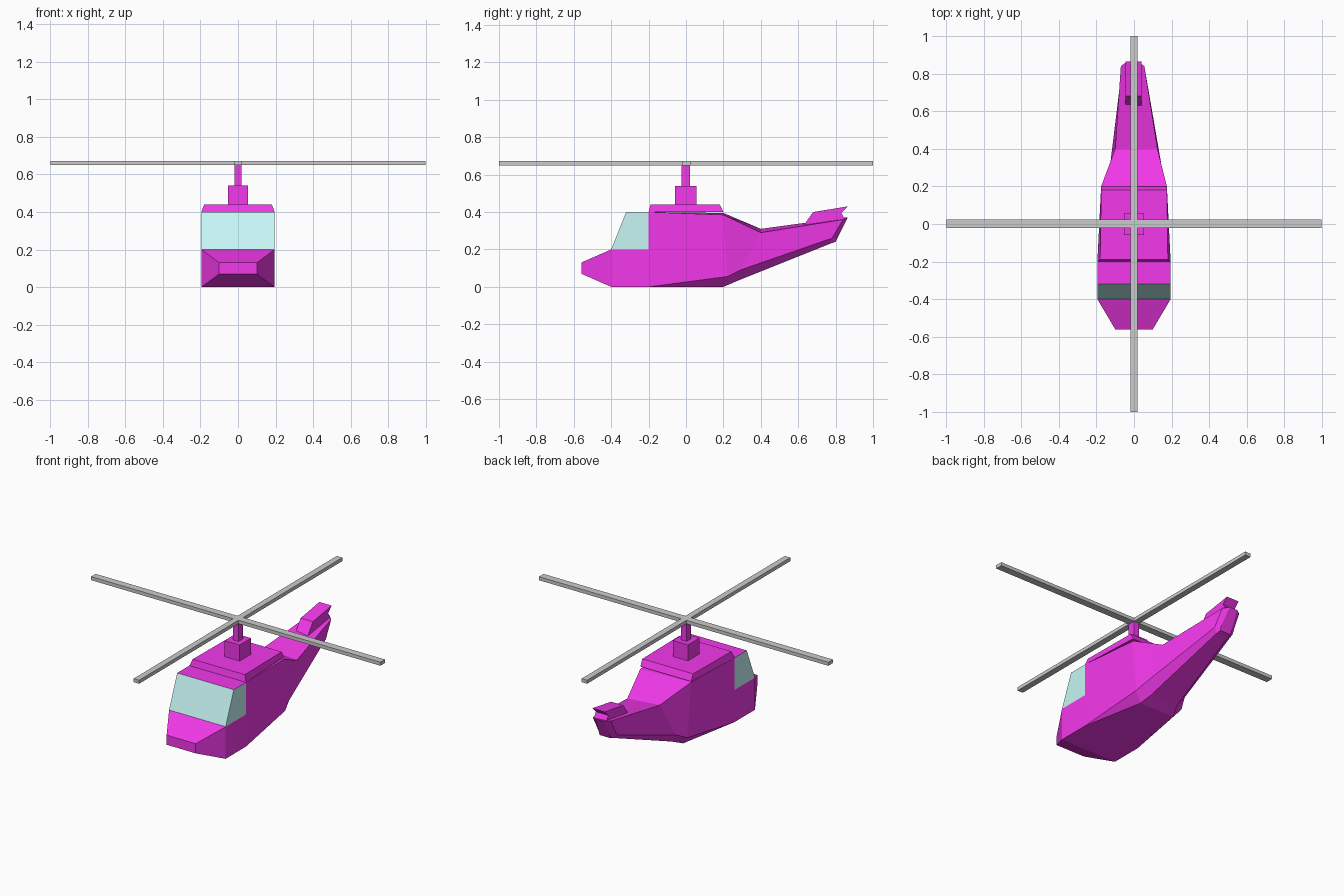
import bpy, bmesh

if "Cube" in bpy.data.objects:
    bpy.data.objects.remove(bpy.data.objects["Cube"])

def material(name, color):
    m = bpy.data.materials.new(name)
    m.diffuse_color = (*color, 1)
    m.use_nodes = True
    m.node_tree.nodes["Principled BSDF"].inputs["Base Color"].default_value = m.diffuse_color
    return m

PINK = material("pink_paint", (0.9, 0.04, 0.83))
GLASS = material("glass", (0.58, 0.92, 0.92))

def loft(name, rings, mats=()):
    """Skin a list of equal-length rings and cap both ends."""
    bm = bmesh.new()
    vs = [[bm.verts.new(p) for p in r] for r in rings]
    n = len(vs[0])
    for a, b in zip(vs, vs[1:]):
        for i in range(n):
            j = (i + 1) % n
            bm.faces.new((a[i], a[j], b[j], b[i]))
    bm.faces.new(vs[0][::-1])
    bm.faces.new(vs[-1])
    bmesh.ops.remove_doubles(bm, verts=bm.verts, dist=1e-4)
    bmesh.ops.recalc_face_normals(bm, faces=bm.faces)
    me = bpy.data.meshes.new(name)
    bm.to_mesh(me)
    bm.free()
    for m in mats:
        me.materials.append(m)
    ob = bpy.data.objects.new(name, me)
    bpy.context.collection.objects.link(ob)
    return ob

def rect_y(y, hx, z0, z1):
    return [(-hx, y, z0), (hx, y, z0), (hx, y, z1), (-hx, y, z1)]

def rect_z(z, hx_front, hx_back, y0, y1):
    return [(-hx_front, y0, z), (hx_front, y0, z), (hx_back, y1, z), (-hx_back, y1, z)]

def box(name, hx, y0, y1, z0, z1, mats=()):
    return loft(name, [rect_z(z0, hx, hx, y0, y1), rect_z(z1, hx, hx, y0, y1)], mats)

# Nose
loft("nose", [rect_y(-0.56, 0.10, 0.07, 0.13), rect_y(-0.4, 0.195, 0, 0.2),
              rect_y(-0.2, 0.195, 0, 0.2)], [PINK])

# Cockpit glass with painted roof
cockpit = loft("cockpit", [rect_z(0.2, 0.195, 0.195, -0.4, -0.2),
                           rect_z(0.4, 0.195, 0.195, -0.32, -0.2)], [GLASS, PINK])
for f in cockpit.data.polygons:
    if f.normal.z > 0.9:
        f.material_index = 1

# Cabin and tail boom: six-sided sections with chamfered belly
def section(bottom, middle, top):
    """Each level is (y, x_left, x_right, z_left, z_right)."""
    left = [(l[1], l[0], l[3]) for l in (bottom, middle, top)]
    right = [(l[2], l[0], l[4]) for l in (bottom, middle, top)]
    return left[::-1] + right

loft("cabin_and_tail", [
    section((-0.2, -0.195, 0.195, 0, 0), (-0.2, -0.195, 0.195, 0, 0),
            (-0.2, -0.195, 0.195, 0.4, 0.4)),
    section((0.2, -0.12, 0.12, 0, 0), (0.22, -0.165, 0.17, 0.055, 0.055),
            (0.2, -0.175, 0.175, 0.395, 0.385)),
    section((0.27, -0.09, 0.10, 0.03, 0.03), (0.29, -0.13, 0.15, 0.09, 0.09),
            (0.4, -0.10, 0.125, 0.31, 0.29)),
    section((0.77, -0.04, 0.04, 0.23, 0.23), (0.78, -0.07, 0.06, 0.26, 0.26),
            (0.84, -0.07, 0.055, 0.37, 0.36)),
    section((0.80, -0.04, 0.035, 0.24, 0.24), (0.81, -0.04, 0.035, 0.27, 0.27),
            (0.865, -0.035, 0.02, 0.37, 0.37)),
], [PINK])

# Roof cap
loft("roof", [rect_z(0.4, 0.195, 0.175, -0.2, 0.2),
              rect_z(0.44, 0.18, 0.175, -0.19, 0.18)], [PINK])

# Tail fin with notched rear edge
fin = [(0.63, 0.33), (0.68, 0.40), (0.865, 0.43), (0.83, 0.395), (0.85, 0.36)]
loft("tail_fin", [[(x, y, z) for y, z in fin] for x in (-0.045, 0.04)], [PINK])

# Rotor mast and blades
box("mast_base", 0.052, -0.058, 0.055, 0.44, 0.54, [PINK])
box("mast", 0.019, -0.024, 0.022, 0.54, 0.65, [PINK])
box("side_blades", 0.997, -0.022, 0.023, 0.65, 0.672)
box("long_blades", 0.019, -1, 1, 0.65, 0.672)
